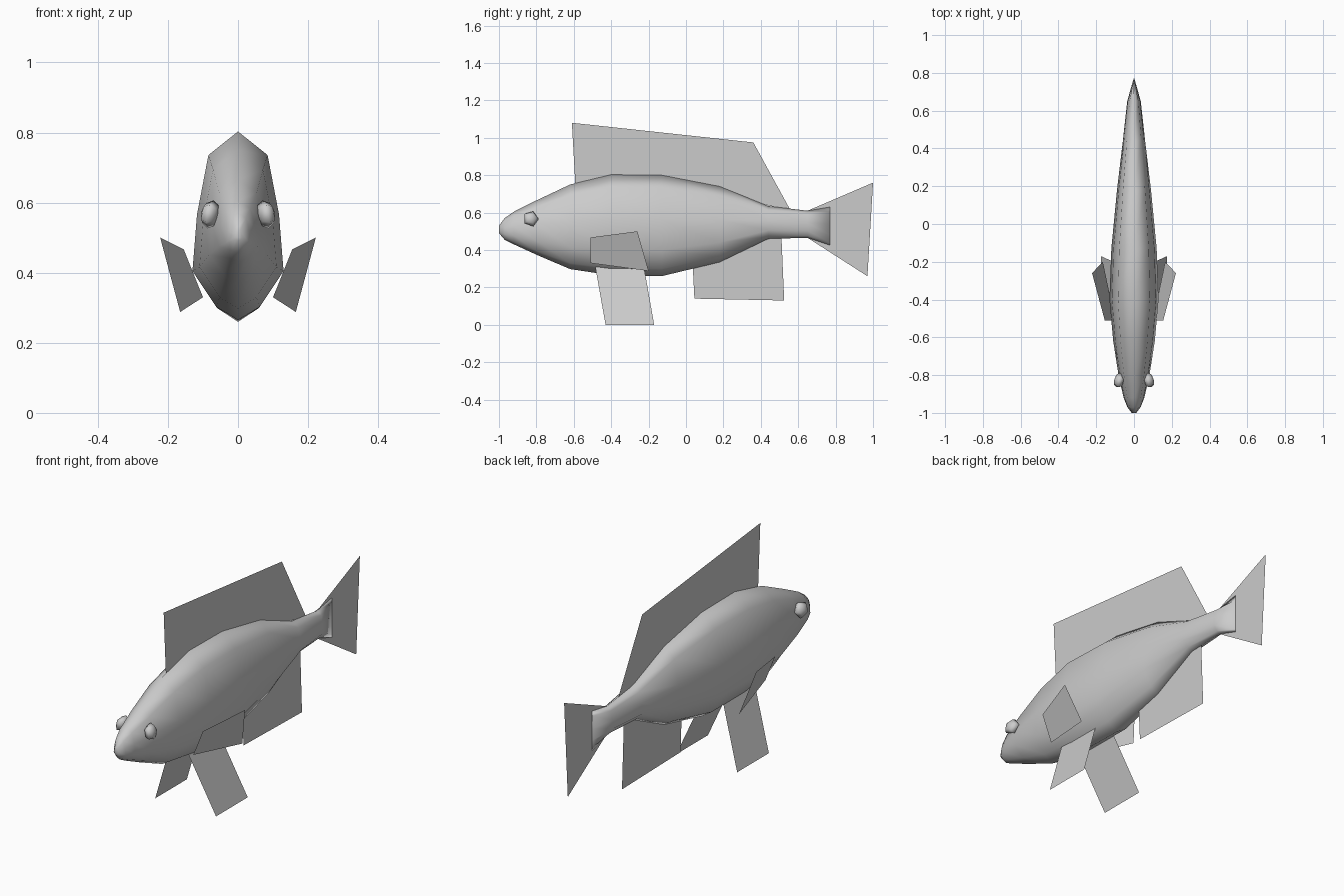
import bpy
import bmesh
from math import radians
from mathutils import Matrix

cube = bpy.data.objects.get("Cube")
if cube:
    bpy.data.objects.remove(cube, do_unlink=True)

grey = bpy.data.materials.new("plain grey")
grey.use_nodes = True
colour = (0.6, 0.6, 0.6, 1)
grey.diffuse_color = colour
grey.node_tree.nodes["Principled BSDF"].inputs["Base Color"].default_value = colour


def add_object(name, bm, smooth=False):
    mesh = bpy.data.meshes.new(name)
    bm.to_mesh(mesh)
    bm.free()
    for face in mesh.polygons:
        face.use_smooth = smooth
    mesh.materials.append(grey)
    obj = bpy.data.objects.new(name, mesh)
    bpy.context.collection.objects.link(obj)
    return obj


def add_fin(name, corners):
    bm = bmesh.new()
    bm.faces.new([bm.verts.new(c) for c in corners])
    return add_object(name, bm)


# Body: one cross-section (width share, height share) lofted nose to tail
half = [(0, 1), (0.65, 0.875), (0.9, 0.56), (1, 0.26), (0.48, 0.07), (0, 0)]
section = half + [(-w, h) for w, h in half[-2:0:-1]]
stations = [  # y, bottom, top, half width
    (-1.0, 0.49, 0.53, 0.012), (-0.97, 0.455, 0.57, 0.035),
    (-0.92, 0.43, 0.605, 0.055), (-0.80, 0.375, 0.665, 0.082),
    (-0.62, 0.298, 0.75, 0.11), (-0.40, 0.265, 0.803, 0.13),
    (-0.13, 0.26, 0.80, 0.12), (0.18, 0.335, 0.74, 0.09),
    (0.44, 0.46, 0.635, 0.059), (0.65, 0.465, 0.61, 0.036),
    (0.77, 0.425, 0.63, 0.002)]
bm = bmesh.new()
rings = [[bm.verts.new((w * width, y, low + h * (top - low))) for w, h in section]
         for y, low, top, width in stations]
count = len(section)
for a, b in zip(rings, rings[1:]):
    for i in range(count):
        j = (i + 1) % count
        bm.faces.new((a[i], a[j], b[j], b[i]))
bm.faces.new(rings[0])
bm.faces.new(rings[-1][::-1])
bmesh.ops.recalc_face_normals(bm, faces=bm.faces)
add_object("body", bm, smooth=True)

# Fins on the centre line, rooted slightly inside the body
centre_fins = {
    "dorsal_fin": [(-0.61, 1.08), (0.36, 0.975), (0.56, 0.61), (0.18, 0.70), (-0.59, 0.72)],
    "anal_fin": [(0.045, 0.14), (0.525, 0.13), (0.51, 0.48), (0.035, 0.34)],
    "tail_fin": [(0.65, 0.61), (1.0, 0.76), (0.97, 0.26), (0.65, 0.465)]}
for name, outline in centre_fins.items():
    add_fin(name, [(0, y, z) for y, z in outline])

# Paired fins and eyes
for side, s in (("left", 1), ("right", -1)):
    add_fin(side + "_pectoral_fin", [
        (s * x, y, z) for x, y, z in
        ((0.155, -0.51, 0.467), (0.222, -0.26, 0.50),
         (0.165, -0.20, 0.288), (0.10, -0.51, 0.33))])
    add_fin(side + "_pelvic_fin", [
        (s * x, y, z) for x, y, z in
        ((0.055, -0.485, 0.31), (0.175, -0.43, 0),
         (0.175, -0.17, 0), (0.055, -0.225, 0.31))])
    bm = bmesh.new()
    place = (Matrix.Translation((s * 0.08, -0.83, 0.567))
             @ Matrix.Rotation(radians(s * -12), 4, "Y")
             @ Matrix.Rotation(radians(s * 10), 4, "Z")
             @ Matrix.Diagonal((0.6, 1, 1, 1))
             @ Matrix.Rotation(radians(90), 4, "Y"))
    bmesh.ops.create_uvsphere(bm, u_segments=5, v_segments=4, radius=0.043, matrix=place)
    bmesh.ops.recalc_face_normals(bm, faces=bm.faces)
    add_object(side + "_eye", bm, smooth=True)
